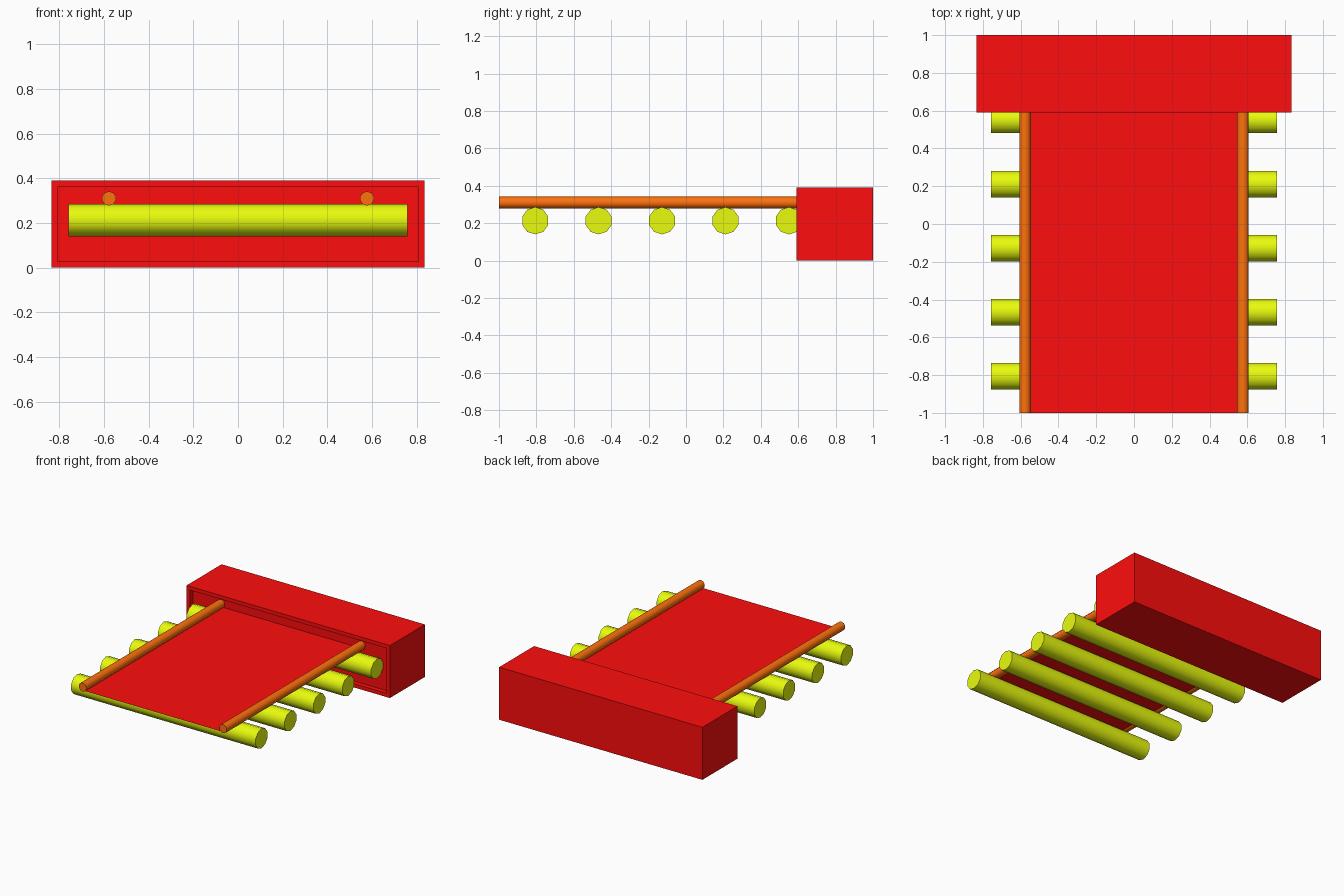
import bpy, bmesh, math
from mathutils import Matrix, Vector

if "Cube" in bpy.data.objects:
    bpy.data.objects.remove(bpy.data.objects["Cube"])


def material(name, color):
    m = bpy.data.materials.new(name)
    m.diffuse_color = color
    m.use_nodes = True
    m.node_tree.nodes["Principled BSDF"].inputs["Base Color"].default_value = m.diffuse_color
    return m


RED = material("red", (1.0, 0.004, 0.004, 1))
ORANGE = material("orange", (1.0, 0.165, 0.004, 1))
YELLOW = material("yellow", (0.81, 0.97, 0.004, 1))


def finish(bm, name, mat):
    bmesh.ops.recalc_face_normals(bm, faces=bm.faces)
    mesh = bpy.data.meshes.new(name)
    bm.to_mesh(mesh)
    bm.free()
    mesh.materials.append(mat)
    ob = bpy.data.objects.new(name, mesh)
    bpy.context.collection.objects.link(ob)
    return ob


def rod(name, start, end, radius, mat, sides=10):
    """Low-sided cylinder between two points, with a corner at the top."""
    a, b = Vector(start), Vector(end)
    d = (b - a).normalized()
    up = Vector((0, 0, 1))
    side = d.cross(up)
    bm = bmesh.new()
    rings = []
    for c in (a, b):
        rings.append([bm.verts.new(c + radius * (up * math.cos(t) + side * math.sin(t)))
                      for t in (2 * math.pi * i / sides for i in range(sides))])
    for ring in rings:
        bm.faces.new(ring)
    for i in range(sides):
        j = (i + 1) % sides
        bm.faces.new((rings[0][i], rings[0][j], rings[1][j], rings[1][i]))
    ob = finish(bm, name, mat)
    bpy.ops.object.select_all(action='DESELECT')
    bpy.context.view_layer.objects.active = ob
    ob.select_set(True)
    bpy.ops.object.shade_smooth_by_angle(angle=math.radians(50))
    return ob


# End housing: box with a recessed front panel
RECESS = 0.035
bm = bmesh.new()
bmesh.ops.create_cube(bm, size=1, matrix=Matrix.Translation((0, 0.795, 0.195))
                      @ Matrix.Diagonal((1.67, 0.41, 0.39, 1)))
bm.normal_update()
front = [f for f in bm.faces if f.normal.y < -0.9]
bmesh.ops.inset_region(bm, faces=front, thickness=0.028, use_even_offset=True)
panel = bmesh.ops.extrude_face_region(bm, geom=front)
moved = [g for g in panel["geom"] if isinstance(g, bmesh.types.BMVert)]
bmesh.ops.translate(bm, verts=moved, vec=(0, RECESS, 0))
leftover = [f for f in front if f.is_valid]
bmesh.ops.delete(bm, geom=leftover, context='FACES_ONLY')
finish(bm, "end_housing", RED)

BACK = 0.59 + RECESS

# Flat belt resting on the rollers
bm = bmesh.new()
bm.faces.new([bm.verts.new((x, y, 0.287)) for x, y in
              ((-0.575, -1), (0.575, -1), (0.575, BACK), (-0.575, BACK))])
finish(bm, "belt", RED)

# Side rails
for label, x in (("left", -0.577), ("right", 0.577)):
    rod(label + "_rail", (x, -1, 0.31), (x, BACK, 0.31), 0.032, ORANGE)

# Rollers
for i in range(5):
    y = -0.806 + i * 0.339
    rod(f"roller_{i + 1}", (-0.758, y, 0.213), (0.758, y, 0.213), 0.073, YELLOW)
